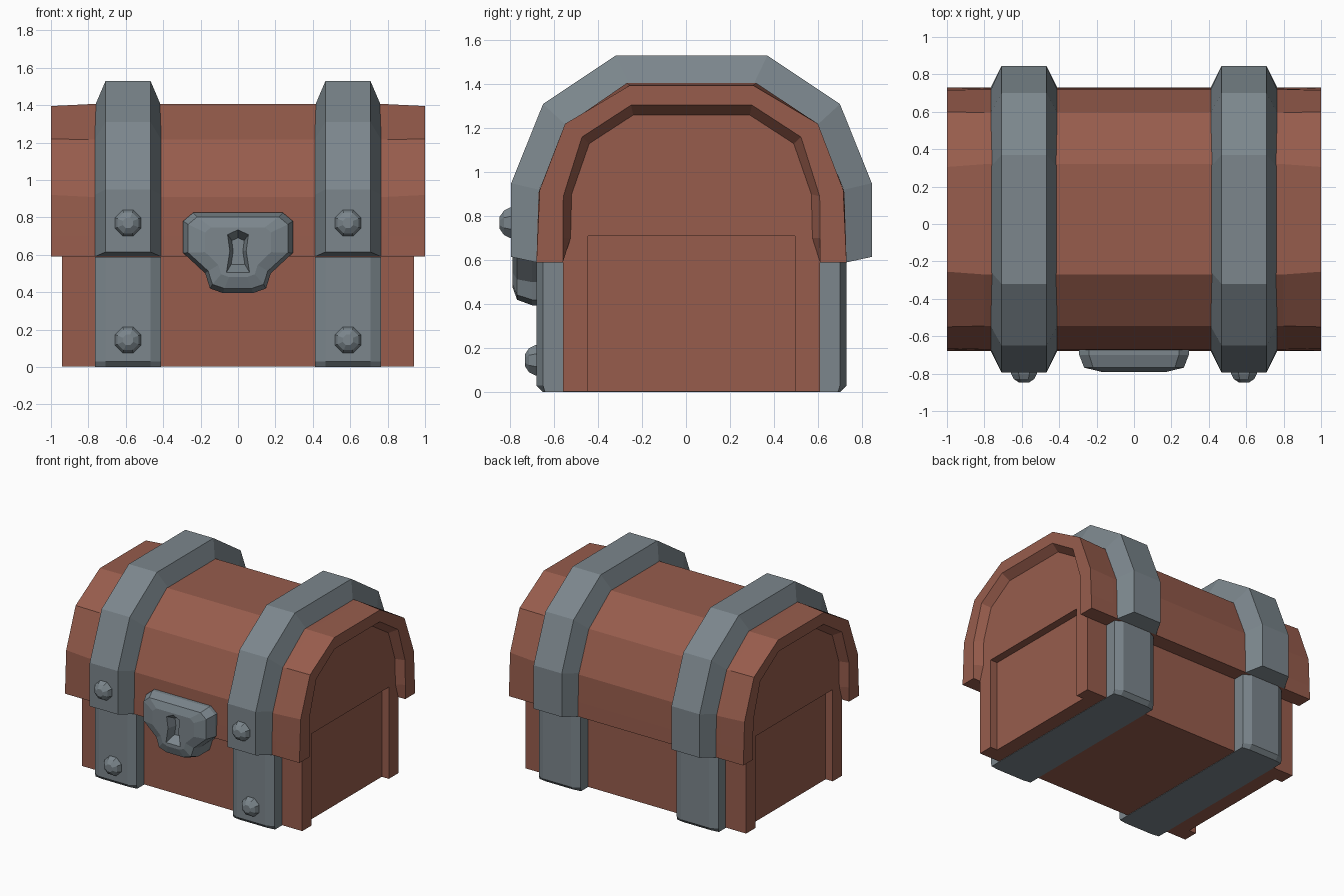
import bpy, bmesh, math

if "Cube" in bpy.data.objects:
    bpy.data.objects.remove(bpy.data.objects["Cube"])

def material(name, col):
    m = bpy.data.materials.new(name)
    m.diffuse_color = (*col, 1)
    m.use_nodes = True
    m.node_tree.nodes["Principled BSDF"].inputs["Base Color"].default_value = m.diffuse_color
    return m

WOOD = material("red_brown_wood", (0.31, 0.108, 0.073))
IRON = material("grey_iron", (0.20, 0.24, 0.265))

def loft(name, rings, mat, closed=False, cap_ends=False, cap_sides=False):
    """Skin a list of equal-length point rings."""
    bm = bmesh.new()
    vs = [[bm.verts.new(p) for p in r] for r in rings]
    n = len(rings[0])
    for a, b in zip(vs, vs[1:]):
        for i in range(n if closed else n - 1):
            j = (i + 1) % n
            bm.faces.new((a[i], a[j], b[j], b[i]))
    if cap_ends:
        bm.faces.new(vs[0])
        bm.faces.new(vs[-1])
    if cap_sides:
        bm.faces.new([r[0] for r in vs])
        bm.faces.new([r[-1] for r in vs])
    bmesh.ops.recalc_face_normals(bm, faces=bm.faces)
    me = bpy.data.meshes.new(name)
    bm.to_mesh(me)
    bm.free()
    me.materials.append(mat)
    ob = bpy.data.objects.new(name, me)
    bpy.context.collection.objects.link(ob)
    return ob

def cut(ob, cutter):
    cutter.hide_render = True
    cutter.hide_set(True)
    m = ob.modifiers.new("cut", 'BOOLEAN')
    m.operation, m.object, m.solver = 'DIFFERENCE', cutter, 'EXACT'
    bpy.context.view_layer.objects.active = ob
    bpy.ops.object.modifier_apply(modifier=m.name)
    bpy.data.objects.remove(cutter)

YC = 0.025  # chest centre in depth

def arch(half):
    """Mirror half an arch of (distance from centre, z), front to back."""
    return [(YC - d, z) for d, z in half] + [(YC + d, z) for d, z in reversed(half)]

def at(x, prof):
    return [(x, y, z) for y, z in prof]

# Arch profiles: lid surface, raised planks, rim edge, end panel
outer = arch([(.705, .59), (.70, .70), (.69, .92), (.575, 1.22), (.28, 1.395)])
plank = arch([(.705, .59), (.702, .70), (.695, .91), (.57, 1.215), (.295, 1.405)])
rim = arch([(.585, .59), (.585, .70), (.583, .89), (.498, 1.16), (.275, 1.305)])
panel = arch([(.585, .59), (.55, .70), (.545, .90), (.465, 1.13), (.265, 1.26)])

# Lid with overhanging rims at both ends
loft("lid", [at(-.94, panel), at(-1, rim), at(-1, outer), at(-.8, plank),
             at(.8, plank), at(1, outer), at(1, rim), at(.94, panel)],
     WOOD, cap_sides=True)

# Body, running up into the lid, with a recessed panel in each end
body_prof = [(YC - .585, .003)] + panel + [(YC + .585, .003)]
body = loft("body", [at(-.94, body_prof), at(.94, body_prof)], WOOD, closed=True, cap_ends=True)
recess = [(-.445, -.1), (-.445, .71), (.495, .71), (.495, -.1)]
for s in (-1, 1):
    cut(body, loft("recess_cutter", [at(s * .88, recess), at(s * 1.2, recess)],
                   WOOD, closed=True, cap_ends=True))

# Iron straps and rivets
strap_top = arch([(.82, .615), (.82, .95), (.675, 1.31), (.345, 1.53)])
strap_base = arch([(.705, .59), (.692, .92), (.572, 1.215), (.28, 1.395)])

def strap_ring(cx, z, inset):
    w, t, d = .1775, .12, .705 - inset
    e = .675 - inset * .3
    q = [(-w, -e), (-t, -d), (t, -d), (w, -e), (w, e), (t, d), (-t, d), (-w, e)]
    return [(cx + x, YC + y, z) for x, y in q]

def rivet(name, cx, y0, z0):
    rings = []
    for r, h in ((.075, -.02), (.075, .005), (.06, .033), (.03, .052)):
        rings.append([(cx + r * math.cos((k + .5) * math.pi / 4), y0 - h,
                       z0 + r * math.sin((k + .5) * math.pi / 4)) for k in range(8)])
    loft(name, rings, IRON, closed=True, cap_ends=True)

for s, side in ((-1, "left"), (1, "right")):
    cx = s * .588
    loft(f"{side}_lid_strap", [at(cx - .1775, strap_base), at(cx - .12, strap_top),
                               at(cx + .12, strap_top), at(cx + .1775, strap_base)],
         IRON, closed=False, cap_sides=True)
    loft(f"{side}_body_strap", [strap_ring(cx, 0, .03), strap_ring(cx, .03, 0),
                                strap_ring(cx, .589, 0)], IRON, closed=True, cap_ends=True)
    rivet(f"{side}_upper_rivet", cx, -.795, .77)
    rivet(f"{side}_lower_rivet", cx, -.68, .145)

# Lock plate: bevelled shield with a slightly raised centre
half = [(.24, .825), (.293, .78), (.293, .61), (.175, .50), (.15, .42), (.08, .395)]
shield = half + [(-x, z) for x, z in reversed(half)]

def shield_ring(y, sx, sz):
    return [(x * sx, y, .62 + (z - .62) * sz) for x, z in shield]

lock = loft("lock_plate", [shield_ring(-.55, 1, 1), shield_ring(-.70, 1, 1),
                           shield_ring(-.768, .91, .89), shield_ring(-.79, .6, .62)],
            IRON, closed=True, cap_ends=True)

# Keyhole with sloping walls
key = [(0, .73), (.06, .705), (.047, .62), (.066, .51),
       (-.066, .51), (-.047, .62), (-.06, .705)]

def key_ring(y, k):
    return [(x * k, y, .62 + (z - .62) * (k + .1)) for x, z in key]

cut(lock, loft("keyhole_cutter", [key_ring(-.83, 1.15), key_ring(-.72, .55)],
               IRON, closed=True, cap_ends=True))
